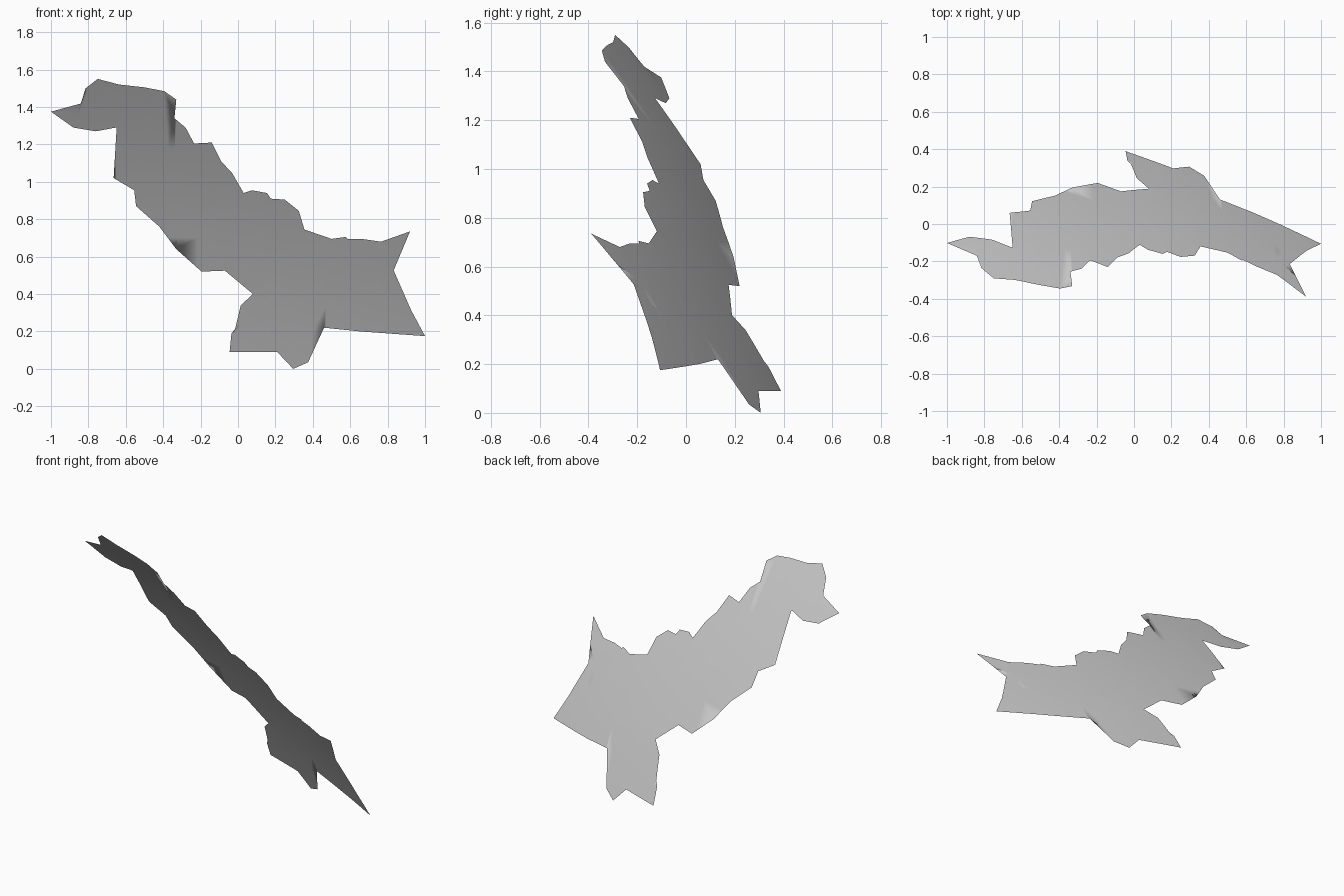
import bpy, bmesh, math
from mathutils import Vector

# Ragged outline of the sheet, front view (x, z), clockwise from the left tip
OUTLINE = [
    (-1, 1.375), (-.835, 1.42), (-.815, 1.5), (-.75, 1.55), (-.635, 1.52),
    (-.5, 1.505), (-.395, 1.485), (-.33, 1.44), (-.34, 1.34), (-.28, 1.29),
    (-.27, 1.25), (-.235, 1.205), (-.14, 1.21), (-.16, 1.14), (-.09, 1.11),
    (-.03, 1.045), (-.02, .97), (.03, .94), (.075, .955), (.155, .94),
    (.175, .91), (.25, .905), (.325, .845), (.355, .745), (.5, .695),
    (.575, .705), (.6, .68), (.66, .695), (.765, .68), (.92, .735),
    (.865, .605), (.78, .55), (.8, .45), (.755, .43), (.755, .375),
    (.925, .315), (1, .175), (.835, .195), (.655, .2), (.46, .22),
    (.39, .125), (.375, .035), (.295, 0), (.21, .09), (-.045, .09),
    (-.035, .19), (.015, .25), (.015, .34), (.08, .4), (-.07, .525),
    (-.195, .52), (-.33, .64), (-.42, .76), (-.545, .87), (-.555, .955),
    (-.665, 1.02), (-.59, 1.075), (-.56, 1.155), (-.54, 1.25), (-.6, 1.3),
    (-.76, 1.27), (-.88, 1.29),
]

# Large sphere that the sheet lies on
CENTRE = Vector((-2.338, -6.35, -3.098))
RADIUS = 7.80


def on_sphere(x, z):
    d2 = RADIUS ** 2 - (x - CENTRE.x) ** 2 - (z - CENTRE.z) ** 2
    return CENTRE.y + math.sqrt(d2)


# Flat patch
bm = bmesh.new()
bm.faces.new([bm.verts.new((x, 0, z)) for x, z in OUTLINE])
bmesh.ops.triangulate(bm, faces=bm.faces[:])

# Slice into a grid so that the patch can bend
STEP = 0.16
for axis, start in ((Vector((1, 0, 0)), -0.97), (Vector((0, 0, 1)), 0.06)):
    for i in range(13):
        bmesh.ops.bisect_plane(bm, geom=bm.verts[:] + bm.edges[:] + bm.faces[:],
                               plane_co=axis * (start + i * STEP), plane_no=axis)
bmesh.ops.triangulate(bm, faces=[f for f in bm.faces if len(f.verts) > 3])

# Bend onto the sphere, normals outwards
for v in bm.verts:
    v.co.y = on_sphere(v.co.x, v.co.z)
bm.normal_update()
for f in bm.faces:
    if f.normal.dot(f.calc_center_median() - CENTRE) < 0:
        f.normal_flip()
    f.smooth = True

mesh = bpy.data.meshes.new("curved_sheet")
bm.to_mesh(mesh)
bm.free()
sheet = bpy.data.objects.new("curved_sheet", mesh)
bpy.context.collection.objects.link(sheet)
